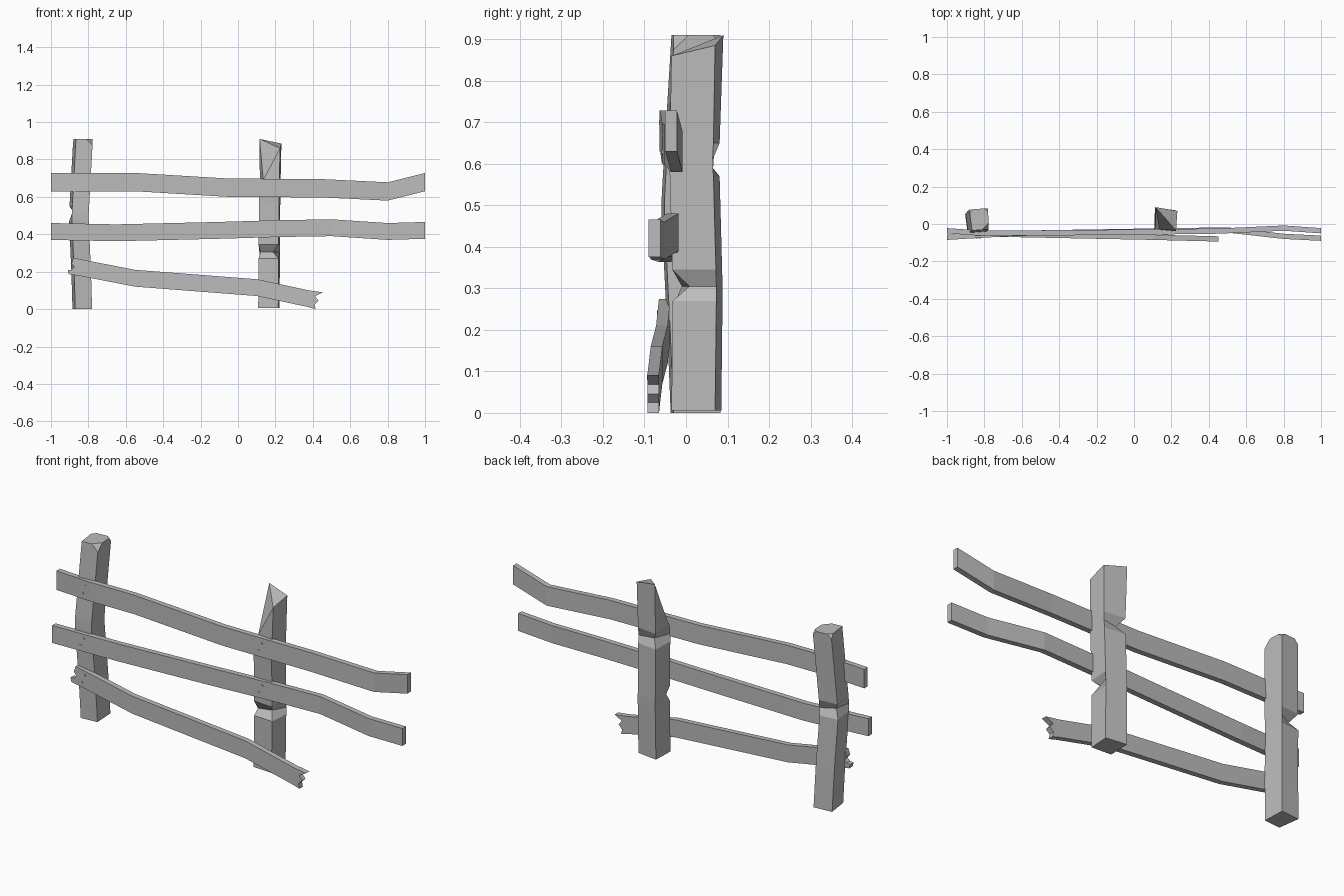
import bpy, bmesh, math
from mathutils import Matrix, Vector

if "Cube" in bpy.data.objects:
    bpy.data.objects.remove(bpy.data.objects["Cube"])

wood = bpy.data.materials.new("weathered_grey")
wood.use_nodes = True
GREY = (0.5, 0.5, 0.5, 1)
wood.diffuse_color = GREY
wood.node_tree.nodes["Principled BSDF"].inputs["Base Color"].default_value = GREY


def finish(name, bm):
    bmesh.ops.recalc_face_normals(bm, faces=bm.faces)
    me = bpy.data.meshes.new(name)
    bm.to_mesh(me)
    bm.free()
    me.materials.append(wood)
    ob = bpy.data.objects.new(name, me)
    bpy.context.collection.objects.link(ob)
    return ob


def loft(bm, rings):
    """Skin four-cornered rings and cap both ends."""
    loops = [[bm.verts.new(p) for p in r] for r in rings]
    for a, b in zip(loops, loops[1:]):
        for i in range(len(a)):
            j = (i + 1) % len(a)
            bm.faces.new((a[i], a[j], b[j], b[i]))
    bm.faces.new(loops[0])
    bm.faces.new(loops[-1])
    return loops


# Planks: stations are (x, bottom z, front y); ends may be jagged (x, z) profiles
def plank(name, stations, height=0.095, thick=0.028, left=(), right=()):
    def y_at(x):
        for (x0, _, y0), (x1, _, y1) in zip(stations, stations[1:]):
            if x <= x1:
                break
        return y0 + (y1 - y0) * (x - x0) / (x1 - x0)

    inner = stations[1:-1] if left else stations
    lower = [(x, z) for x, z, _ in inner]
    upper = [(x, z + height) for x, z, _ in reversed(inner)]
    outline = lower + list(right) + upper + list(left)
    bm = bmesh.new()
    front = [bm.verts.new((x, y_at(x), z)) for x, z in outline]
    back = [bm.verts.new((x, y_at(x) + thick, z)) for x, z in outline]
    n, m, r = len(outline), len(inner), len(right)
    for i in range(n):
        j = (i + 1) % n
        bm.faces.new((front[i], front[j], back[j], back[i]))
    for side in (front, back):
        # One quad per span, then the two end pieces
        for i in range(m - 1):
            k = m + r + (m - 1 - i)
            bm.faces.new((side[i], side[i + 1], side[k - 1], side[k]))
        if right:
            bm.faces.new(side[m - 1:m + r + 1])
            bm.faces.new(side[2 * m + r - 1:] + [side[0]])
    finish(name, bm)
    return y_at


top_y = plank("top_plank", [(-1, .63, -.05), (-.8, .63, -.064), (-.55, .63, -.062),
                            (-.05, .6, -.058), (.45, .597, -.052), (.8, .58, -.036),
                            (1, .63, -.05)], height=.098)
mid_y = plank("middle_plank", [(-1, .37, -.085), (-.65, .363, -.064), (-.1, .376, -.055),
                               (.2, .385, -.05), (.5, .39, -.046), (.8, .37, -.08),
                               (1, .376, -.09)], height=.09)
low_y = plank("broken_bottom_plank", [(-.91, .19, -.064), (-.85, .178, -.066), (-.55, .12, -.072),
                                      (.1, .07, -.085), (.38, .01, -.092), (.46, 0, -.094)],
              height=.09,
              left=[(-.88, .274), (-.89, .243), (-.875, .225), (-.89, .21), (-.91, .208), (-.905, .187)],
              right=[(.415, 0), (.41, .025), (.43, .045), (.412, .068), (.453, .09)])


# Posts: corner order is front left, front right, back right, back left in x
def ring(corners, z, shift=(0, 0)):
    return [Vector((x + shift[0], y + shift[1], z)) for x, y in corners]


base = [(-.87, -.037), (-.78, -.03), (-.785, .083), (-.885, .075)]
rings = [ring(base, 0), ring(base, .2, (-.006, -.008)), ring(base, .47, (-.018, -.022)),
         ring(base, .51, (-.018, -.022)), ring(base, .55, (-.016, -.02)), ring(base, .91, (.004, .002))]
rings[3][3] += Vector((.03, -.03, 0))       # chipped rear corner
bm = bmesh.new()
loops = loft(bm, rings)
bmesh.ops.bevel(bm, geom=[loops[-1][1]], offset=.035, segments=1, affect='VERTICES')
bmesh.ops.bevel(bm, geom=[v for v in loops[-1] if v.is_valid and v.co.y > .05],
                offset=.02, segments=1, affect='VERTICES')
finish("left_post", bm)

base = [(.108, -.028), (.215, -.035), (.222, .07), (.112, .085)]
rings = [ring(base, .006), ring(base, .27, (.002, .003)), ring(base, .305, (.002, .003)),
         ring(base, .345, (.002, .002)), ring(base, .57, (.004, -.004)), ring(base, .61, (.004, -.006)),
         ring(base, .65, (.005, -.004)), ring(base, .86, (.01, 0))]
rings[2][1] += Vector((-.03, .04, 0))       # notch in the front corner
rings[2][0] += Vector((.01, .015, 0))
rings[5][3] += Vector((.03, -.03, 0))       # chipped rear corner
rings[-1][0] = Vector((.135, -.03, .69))    # splintered, slanted top
rings[-1][2].z = .885
rings[-1][3] = Vector((.115, .09, .91))
bm = bmesh.new()
loops = loft(bm, rings)
bmesh.ops.connect_verts(bm, verts=[loops[-1][1], loops[-1][3]])
finish("right_post", bm)

# Nail heads, two wherever a plank crosses a post
bm = bmesh.new()
for x, heights in ((-.835, ((top_y, .68), (mid_y, .415), (low_y, .222))),
                   (.165, ((top_y, .648), (mid_y, .43)))):
    for y_at, z in heights:
        for side in (-1, 1):
            px = x + side * .008
            place = Matrix.Translation((px, y_at(px), z + side * .02)) @ Matrix.Rotation(math.pi / 2, 4, 'X')
            bmesh.ops.create_cone(bm, cap_ends=True, segments=6, radius1=.006,
                                  radius2=.006, depth=.006, matrix=place)
finish("nail_heads", bm)
